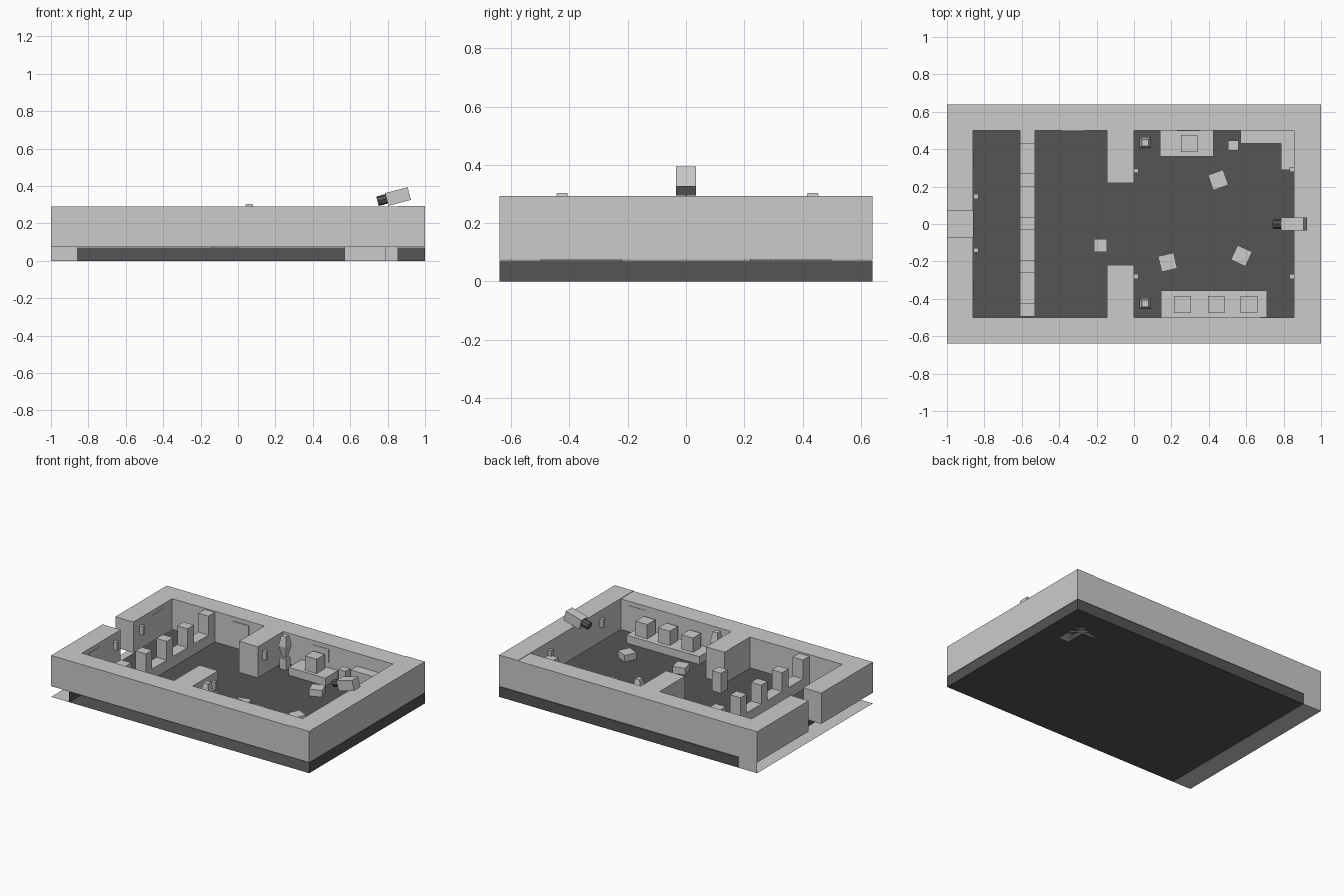
import bpy, bmesh, math
from mathutils import Matrix

if "Cube" in bpy.data.objects:
    bpy.data.objects.remove(bpy.data.objects["Cube"])

F = 0.075   # floor level
T = 0.29    # wall top

dark = bpy.data.materials.new("dark_floor")
dark.diffuse_color = (0.09, 0.09, 0.09, 1)
dark.use_nodes = True
dark.node_tree.nodes["Principled BSDF"].inputs["Base Color"].default_value = dark.diffuse_color


def finish(name, bm):
    me = bpy.data.meshes.new(name)
    bm.to_mesh(me)
    bm.free()
    ob = bpy.data.objects.new(name, me)
    bpy.context.collection.objects.link(ob)
    return ob


def box(name, x0, x1, y0, y1, z0, z1, rot=0, axis='Z'):
    # box given by its extents, turned about its own centre
    bm = bmesh.new()
    bmesh.ops.create_cube(bm, size=1)
    for v in bm.verts:
        v.co.x *= x1 - x0
        v.co.y *= y1 - y0
        v.co.z *= z1 - z0
    ob = finish(name, bm)
    ob.location = ((x0 + x1) / 2, (y0 + y1) / 2, (z0 + z1) / 2)
    ob.rotation_euler['XYZ'.index(axis)] = math.radians(rot)
    return ob


def block(name, x, y, size, z0, z1, rot=0):
    h = size / 2
    return box(name, x - h, x + h, y - h, y + h, z0, z1, rot)


def prism(name, pts, z0, z1):
    # outline extruded upwards
    bm = bmesh.new()
    f = bm.faces.new([bm.verts.new((x, y, z0)) for x, y in pts])
    up = bmesh.ops.extrude_face_region(bm, geom=[f])['geom']
    bmesh.ops.translate(bm, vec=(0, 0, z1 - z0),
                        verts=[g for g in up if isinstance(g, bmesh.types.BMVert)])
    bmesh.ops.recalc_face_normals(bm, faces=bm.faces)
    return finish(name, bm)


def planes(name, quads):
    bm = bmesh.new()
    for q in quads:
        bm.faces.new([bm.verts.new(p) for p in q])
    return finish(name, bm)


# floor slab, open under the front wall
slab = box("floor_slab", -0.86, 1, -0.64, 0.64, 0, F - 0.003)
bm = bmesh.new()
bm.from_mesh(slab.data)
bmesh.ops.delete(bm, geom=[f for f in bm.faces if f.normal.y < -0.5], context='FACES_ONLY')
bm.to_mesh(slab.data)
bm.free()
slab.data.materials.append(dark)

# entrance strip under the left wall with its back edge
planes("entrance_strip", [
    [(-1, -0.64, 0), (-0.86, -0.64, 0), (-0.86, 0.64, 0), (-1, 0.64, 0)],
    [(-0.86, 0.64, 0), (-0.86, 0.64, F), (-1, 0.64, F), (-1, 0.64, 0)]][::-1])

# outer walls with a doorway on the left, one continuous outline
prism("outer_wall", [(-1, 0.07), (-1, 0.64), (1, 0.64), (1, -0.64), (-1, -0.64), (-1, -0.07),
                     (-0.86, -0.07), (-0.86, -0.5), (0.855, -0.5), (0.855, 0.5),
                     (-0.86, 0.5), (-0.86, 0.07)], F, T)
box("right_wall_cap", 0.855, 1, -0.64, 0.64, T - 0.01, T + 0.003)

# wall stubs dividing the room
for s in (-1, 1):
    a, b = sorted((s * 0.22, s * 0.5))
    box("wall_stub", -0.145, 0, a, b, F - 0.005, T)

# barrier: posts with low panels between
for i in range(5):
    y = 0.465 - i * 0.231
    box("barrier_post", -0.61, -0.53, y - 0.035, y + 0.035, F, 0.282)
    if i < 4:
        box("barrier_panel", -0.61, -0.53, y - 0.196, y - 0.035, F, 0.15)

# corner counter
prism("corner_counter", [(0.57, 0.5), (0.57, 0.43), (0.785, 0.43), (0.785, 0.29),
                         (0.855, 0.29), (0.855, 0.5)], 0, 0.2)

# desks with monitors
box("back_desk", 0.14, 0.425, 0.36, 0.5, F, 0.13)
box("front_desk", 0.145, 0.71, -0.5, -0.355, F, 0.13)
for x, y in ((0.295, 0.43), (0.26, -0.43), (0.44, -0.43), (0.615, -0.43)):
    block("monitor", x, y, 0.09, 0.13, 0.23)

# stools and standing blocks
for x, y, r in ((0.45, 0.235, 20), (0.18, -0.205, 13), (0.575, -0.17, -25)):
    block("stool", x, y, 0.086, F, 0.122, r)
block("standing_block", -0.18, -0.115, 0.07, F, 0.215)
block("small_cabinet", 0.53, 0.42, 0.055, F, 0.2)

# planters with a faceted plant
for y in (0.435, -0.425):
    block("planter", 0.06, y, 0.05, F, 0.15)
    bm = bmesh.new()
    rings = []
    for r, z in ((0.012, 0.15), (0.03, 0.235), (0.018, 0.303)):
        rings.append([bm.verts.new((0.06 + sx * r, y + sy * r, z))
                      for sx, sy in ((-1, -1), (1, -1), (1, 1), (-1, 1))])
    for a, b in zip(rings, rings[1:]):
        for i in range(4):
            j = (i + 1) % 4
            bm.faces.new((a[i], a[j], b[j], b[i]))
    bm.faces.new(rings[0][::-1])
    bm.faces.new(rings[-1])
    finish("plant", bm)

# wall lamps
for x, y in ((0.012, 0.285), (0.012, -0.28), (0.844, 0.292), (0.844, -0.28),
             (-0.845, 0.147), (-0.845, -0.14)):
    block("wall_lamp", x, y, 0.026, 0.18, 0.24)

# wall pictures
box("picture", -0.385, -0.265, 0.495, 0.502, 0.16, 0.26)
box("picture", 0.23, 0.355, 0.497, 0.502, 0.17, 0.26)
box("picture", 0.67, 0.79, -0.502, -0.497, 0.17, 0.26)
box("picture", -0.862, -0.857, 0.28, 0.4, 0.16, 0.26)
box("picture", -0.862, -0.857, -0.42, -0.3, 0.16, 0.26)

# tilted camera unit on the right wall
box("camera_body", 0.793, 0.918, -0.035, 0.035, 0.309, 0.379, -15, 'Y')
bm = bmesh.new()
bmesh.ops.create_cone(bm, cap_ends=True, segments=8, radius1=0.026, radius2=0.026, depth=0.05)
bm.transform(Matrix.Rotation(math.radians(90 - 15), 4, 'Y'))
lens = finish("camera_lens", bm)
lens.location = (0.77, 0, 0.325)
lens.data.materials.append(dark)
